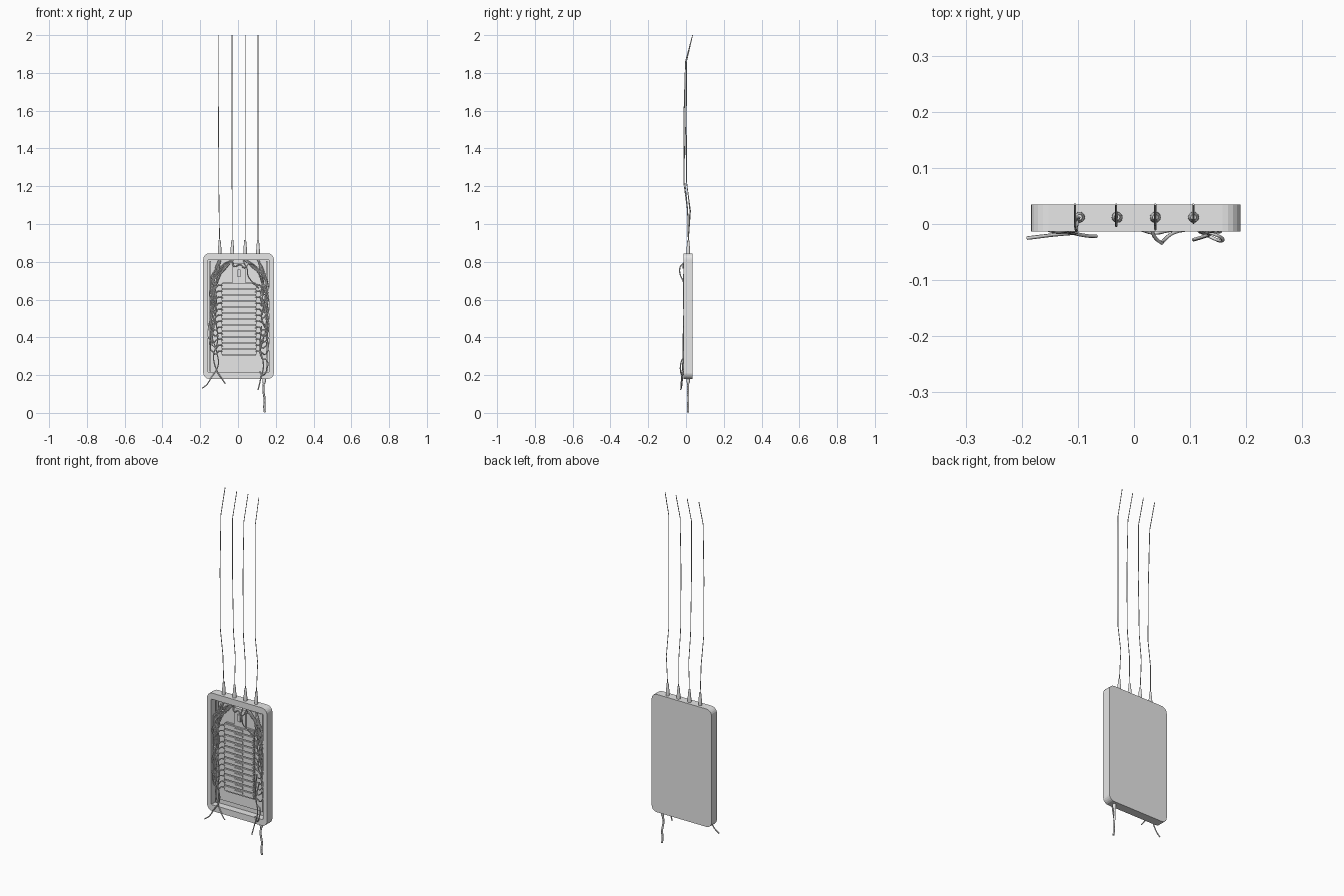
import bpy, bmesh, math, random

if "Cube" in bpy.data.objects:
    bpy.data.objects.remove(bpy.data.objects["Cube"], do_unlink=True)
random.seed(4)

grey = bpy.data.materials.new("plain_grey")
grey.use_nodes = True
grey.diffuse_color = (0.8, 0.8, 0.8, 1)
grey.node_tree.nodes["Principled BSDF"].inputs["Base Color"].default_value = (0.8, 0.8, 0.8, 1)


def finish(name, bm):
    bmesh.ops.recalc_face_normals(bm, faces=bm.faces)
    mesh = bpy.data.meshes.new(name)
    bm.to_mesh(mesh)
    bm.free()
    mesh.materials.append(grey)
    obj = bpy.data.objects.new(name, mesh)
    bpy.context.collection.objects.link(obj)
    return obj


def block(name, x, y, z):
    """Box given its (low, high) range on each axis."""
    bm = bmesh.new()
    bmesh.ops.create_cube(bm, size=1)
    for v in bm.verts:
        v.co = [(lo + hi) / 2 + c * (hi - lo) for c, (lo, hi) in zip(v.co, (x, y, z))]
    return finish(name, bm)


def rounded_rect(bm, x, z, r, y, steps=5):
    """Loop of vertices around a rounded rectangle facing the front."""
    loop = []
    corners = ((x[1], z[1], -1, -1), (x[0], z[1], 1, -1), (x[0], z[0], 1, 1), (x[1], z[0], -1, 1))
    for k, (cx, cz, sx, sz) in enumerate(corners):
        for i in range(steps + 1):
            a = (k + i / steps) * math.pi / 2
            loop.append(bm.verts.new((cx + sx * r + r * math.cos(a), y, cz + sz * r + r * math.sin(a))))
    return loop


def lathe(name, x, y, profile, sides=12):
    """Solid of revolution about a vertical axis, profile of (radius, z)."""
    bm = bmesh.new()
    rings = [[bm.verts.new((x + r * math.cos(i * math.tau / sides), y + r * math.sin(i * math.tau / sides), z))
              for i in range(sides)] for r, z in profile]
    for a, b in zip(rings, rings[1:]):
        for i in range(sides):
            j = (i + 1) % sides
            bm.faces.new((a[i], a[j], b[j], b[i]))
    bm.faces.new(rings[0])
    bm.faces.new(rings[-1])
    return finish(name, bm)


def wire(name, points, radius=0.0032, smooth=True):
    curve = bpy.data.curves.new(name, 'CURVE')
    curve.dimensions = '3D'
    curve.bevel_depth = radius
    curve.bevel_resolution = 1
    curve.use_fill_caps = True
    curve.resolution_u = 4
    if smooth:
        spline = curve.splines.new('BEZIER')
        spline.bezier_points.add(len(points) - 1)
        for p, co in zip(spline.bezier_points, points):
            p.co = co
            p.handle_left_type = p.handle_right_type = 'AUTO'
    else:
        spline = curve.splines.new('POLY')
        spline.points.add(len(points) - 1)
        for p, co in zip(spline.points, points):
            p.co = (*co, 1)
    curve.materials.append(grey)
    obj = bpy.data.objects.new(name, curve)
    bpy.context.collection.objects.link(obj)
    bpy.ops.object.select_all(action='DESELECT')
    obj.select_set(True)
    bpy.context.view_layer.objects.active = obj
    bpy.ops.object.convert(target='MESH')
    return obj


# Open enclosure with rounded corners
front, floor, back = -0.013, 0.027, 0.035
bm = bmesh.new()
outer, opening = ((-0.184, 0.19), (0.18, 0.845)), ((-0.158, 0.164), (0.215, 0.81))
loops = [rounded_rect(bm, *outer, 0.032, back), rounded_rect(bm, *outer, 0.032, front),
         rounded_rect(bm, *opening, 0.003, front), rounded_rect(bm, *opening, 0.003, floor)]
for a, b in zip(loops, loops[1:]):
    for i in range(len(a)):
        j = (i + 1) % len(a)
        bm.faces.new((a[i], a[j], b[j], b[i]))
bm.faces.new(loops[0])
bm.faces.new(loops[-1])
finish("enclosure", bm)

# Mounting plate and side rails in the recess
block("mounting_plate", (-0.135, 0.14), (0.02, floor), (0.24, 0.79))
for side, x in (("right", -0.146), ("left", 0.152)):
    block(side + "_rail", (x - 0.004, x + 0.004), (0.012, floor), (0.22, 0.805))

# Main switch over the breaker stack
block("main_switch", (-0.03, 0.04), (0.008, 0.02), (0.69, 0.79))
block("main_switch_lever", (-0.003, 0.013), (-0.002, 0.008), (0.72, 0.76))

# Stack of breakers with terminals
block("breaker_base", (-0.082, 0.092), (0.01, 0.02), (0.3, 0.69))
pitch, rows = 0.0318, 12
heights = [0.323 + pitch * i for i in range(rows)]
for i, z in enumerate(heights):
    block(f"breaker_{i}", (-0.088, 0.098), (0.0, 0.012), (z - 0.013, z + 0.013))
    block(f"breaker_toggle_{i}", (-0.02, 0.03), (-0.004, 0.0), (z - 0.006, z + 0.006))

# Top glands and the long supply leads
glands = (-0.097, -0.03, 0.038, 0.106)
tops = (-0.105, -0.032, 0.038, 0.106)
sway = ((0.008, -0.012, -0.012, -0.003), (0.02, 0.004, -0.004, -0.003),
        (0.010, -0.006, -0.010, -0.002), (0.024, 0.003, 0.002, 0.003))
for i, (gx, tx, bend) in enumerate(zip(glands, tops, sway)):
    lathe(f"top_gland_{i}", gx, 0.012, [(0.010, 0.84), (0.0095, 0.865), (0.005, 0.915)])
    path = [(gx, 0.012, 0.9)]
    path += [(gx + (tx - gx) * f, y, z) for f, y, z in zip((0.4, 0.6, 0.8, 1), bend, (1.07, 1.22, 1.55, 1.86))]
    wire(f"supply_lead_{i}", path + [(tx, 0.035, 2.0)], 0.002, smooth=False)

# Bottom gland and its outgoing cable
lathe("bottom_gland", 0.138, 0.012, [(0.006, 0.155), (0.009, 0.165), (0.009, 0.185)])
wire("bottom_cable", [(0.138, 0.012, 0.17), (0.134, 0.01, 0.12), (0.141, 0.012, 0.07),
                      (0.139, 0.01, 0.03), (0.142, 0.011, 0.003)], 0.0055)


# Wiring looms running down each side into the breakers
def jitter(c, amount):
    return c + random.uniform(-amount, amount)


for side, middle, terminal, sources in (("right", -0.128, -0.086, glands[:2]), ("left", 0.14, 0.096, glands[2:])):
    sign = 1 if terminal > 0 else -1
    for i, z in enumerate(heights):
        start = sources[i % 2]
        path = [(jitter(start, 0.006), 0.008, 0.81),
                (jitter((start + middle) / 2, 0.008), jitter(0.0, 0.006), jitter(0.765, 0.015))]
        path += [(jitter(middle, 0.018), jitter(-0.006, 0.008), jitter(h, 0.02))
                 for h in (0.70, 0.61, 0.52, 0.43, 0.36) if h > z + 0.05]
        path += [(jitter(middle, 0.012), -0.006, z - 0.012),
                 (terminal + sign * 0.014, -0.005, z + 0.005), (terminal - sign * 0.006, 0.002, z)]
        wire(f"{side}_loom_wire_{i}", path)

# Loose ends hanging out of the opening
wire("loose_wire_a", [(-0.14, -0.01, 0.56), (-0.142, -0.014, 0.42), (-0.115, -0.015, 0.33), (-0.105, -0.016, 0.25),
                      (-0.14, -0.019, 0.19), (-0.165, -0.022, 0.15), (-0.19, -0.025, 0.13)])
wire("loose_wire_b", [(-0.12, -0.01, 0.5), (-0.108, -0.014, 0.38), (-0.13, -0.014, 0.3), (-0.11, -0.016, 0.22),
                      (-0.085, -0.021, 0.18), (-0.067, -0.022, 0.155)])
wire("loose_wire_c", [(0.125, -0.01, 0.46), (0.118, -0.014, 0.34), (0.135, -0.018, 0.25),
                      (0.12, -0.024, 0.18), (0.106, -0.028, 0.122)])
wire("loose_wire_d", [(0.14, -0.01, 0.42), (0.125, -0.012, 0.29), (0.152, -0.022, 0.28),
                      (0.154, -0.03, 0.235), (0.13, -0.02, 0.2), (0.115, -0.012, 0.22)])

# Loops in front of the main switch
wire("loop_wire_a", [(0.03, 0.0, 0.805), (0.036, -0.022, 0.785), (0.048, -0.033, 0.765),
                     (0.052, -0.03, 0.73), (0.07, -0.016, 0.7), (0.11, -0.008, 0.66)])
wire("loop_wire_b", [(-0.03, 0.0, 0.805), (-0.02, -0.008, 0.775), (0.01, -0.01, 0.785),
                     (0.035, -0.016, 0.768), (0.06, -0.012, 0.79), (0.1, -0.006, 0.77)])
